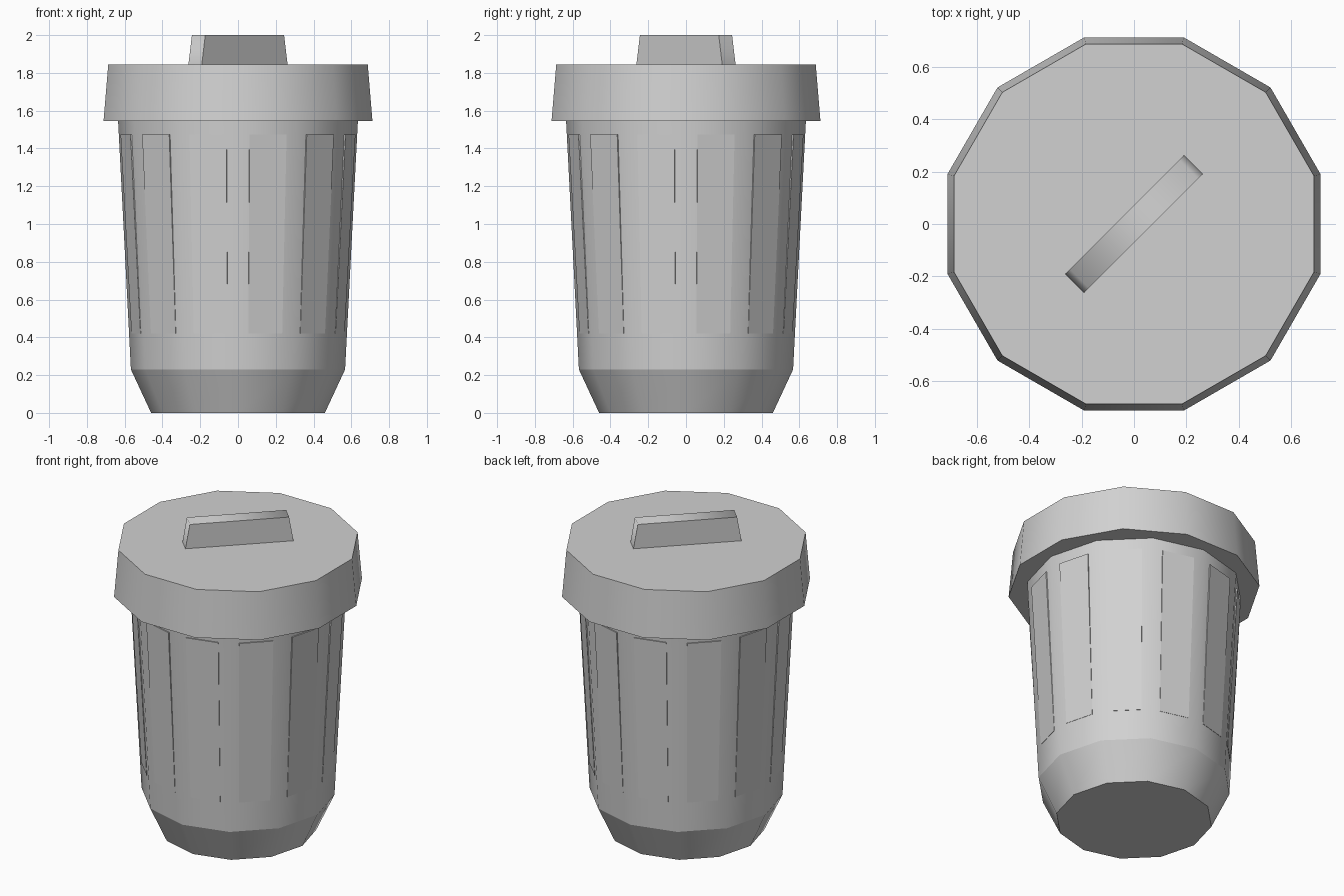
import bpy, bmesh, math
from mathutils import Vector

cube = bpy.data.objects.get("Cube")
if cube:
    bpy.data.objects.remove(cube, do_unlink=True)

SIDES = 12
STEP = math.tau / SIDES

metal = bpy.data.materials.new("grey metal")
metal.use_nodes = True
grey = (0.64, 0.64, 0.64, 1)
metal.diffuse_color = grey
metal.node_tree.nodes["Principled BSDF"].inputs["Base Color"].default_value = grey


def finish(name, bm, is_sharp):
    """Turn a bmesh into a smooth object with sharp edges chosen by a rule."""
    bmesh.ops.recalc_face_normals(bm, faces=bm.faces)
    for face in bm.faces:
        face.smooth = True
    for edge in bm.edges:
        edge.smooth = not is_sharp(edge)
    mesh = bpy.data.meshes.new(name)
    bm.to_mesh(mesh)
    bm.free()
    mesh.materials.append(metal)
    obj = bpy.data.objects.new(name, mesh)
    bpy.context.collection.objects.link(obj)
    return obj


def is_level(edge):
    return abs(edge.verts[0].co.z - edge.verts[1].co.z) < 1e-4


def rim_point(radius, angle, z):
    return Vector((radius * math.cos(angle), radius * math.sin(angle), z))


def lathe(name, profile, turn):
    """Closed twelve-sided solid from (radius, height) rings."""
    bm = bmesh.new()
    rings = [[bm.verts.new(rim_point(r, turn + i * STEP, z)) for i in range(SIDES)]
             for r, z in profile]
    for low, high in zip(rings, rings[1:]):
        for i in range(SIDES):
            j = (i + 1) % SIDES
            bm.faces.new((low[i], low[j], high[j], high[i]))
    bm.faces.new(rings[0])
    bm.faces.new(rings[-1])
    return finish(name, bm, is_level)


# Tapered bin body and overhanging lid, offset by half a side
FOOT, TOP = (0.567, 0.23), (0.635, 1.55)
lathe("bin_body", [(0.46, 0), FOOT, TOP], 0)
lathe("lid", [(0.737, 1.545), (0.711, 1.845)], STEP / 2)


# Shallow raised rib on each wall, thinner toward the bottom
def wall_radius(z):
    return FOOT[0] + (TOP[0] - FOOT[0]) * (z - FOOT[1]) / (TOP[1] - FOOT[1])


def rib_corner(side, across, z, lift):
    a = rim_point(wall_radius(z), side * STEP, z)
    b = rim_point(wall_radius(z), (side + 1) * STEP, z)
    return a.lerp(b, across) + rim_point(lift, (side + 0.5) * STEP, 0)


ribs = bmesh.new()
for side in range(SIDES):
    layers = []
    for low_lift, high_lift in ((-0.01, -0.01), (0.002, 0.007)):
        corners = ((0.19, 0.42, low_lift), (0.81, 0.42, low_lift),
                   (0.81, 1.475, high_lift), (0.19, 1.475, high_lift))
        layers.append([ribs.verts.new(rib_corner(side, *c)) for c in corners])
    back, front = layers
    ribs.faces.new(front)
    ribs.faces.new(back[::-1])
    for i in range(4):
        j = (i + 1) % 4
        ribs.faces.new((back[i], back[j], front[j], front[i]))
finish("wall_ribs", ribs, lambda edge: True)

# Diagonal handle bar, tapered in length, with softened ends
handle = bmesh.new()
bmesh.ops.create_cube(handle, size=1)
for v in handle.verts:
    upper = v.co.z > 0
    v.co = ((0.295 if upper else 0.322) * math.copysign(1, v.co.x),
            0.1 * v.co.y, 2 if upper else 1.84)


def handle_sharp(edge):
    along_y = abs(edge.verts[0].co.y - edge.verts[1].co.y) > 0.05
    return not (along_y and edge.verts[0].co.z > 1.9)


bar = finish("lid_handle", handle, handle_sharp)
bar.rotation_euler.z = math.radians(45)
